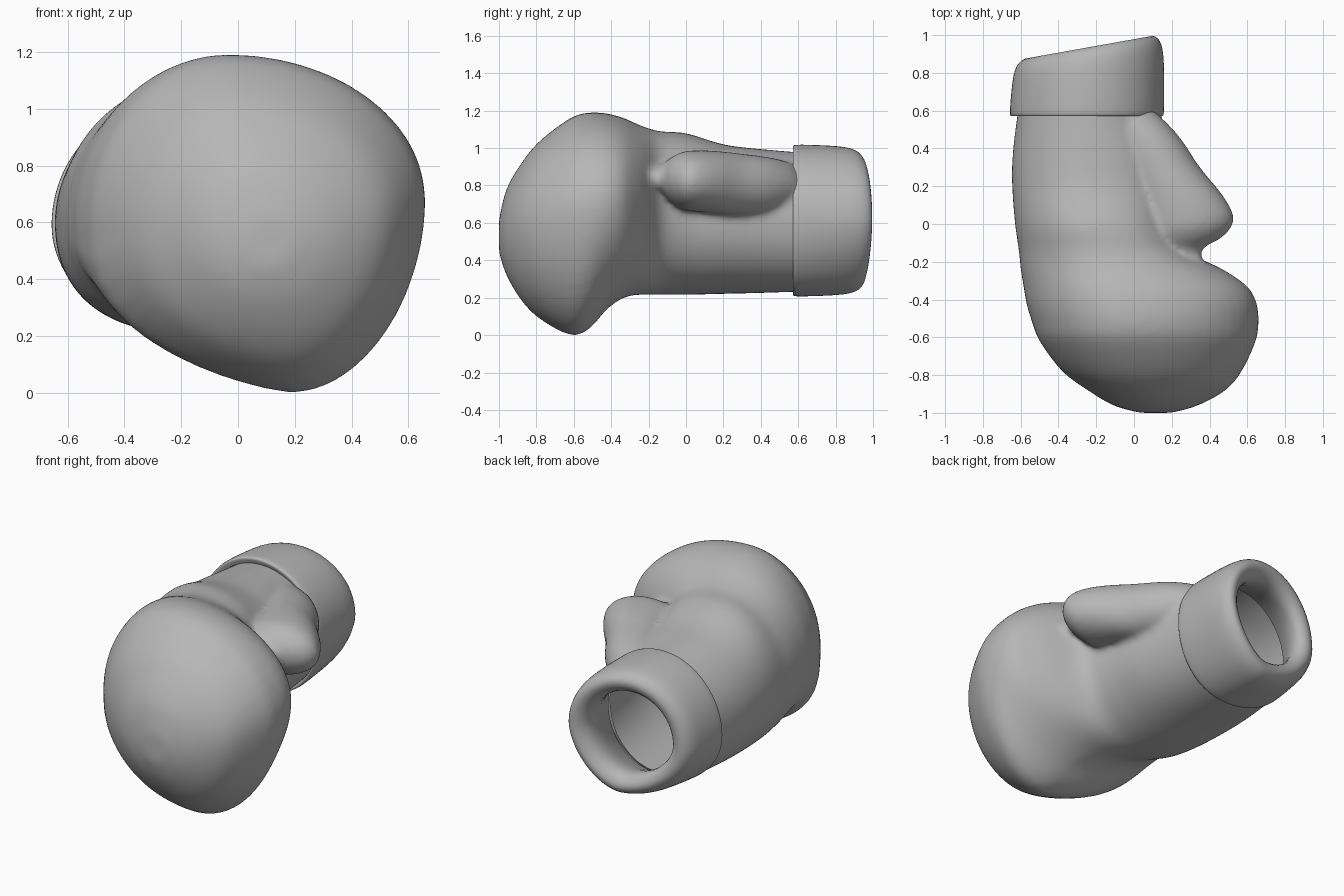
import bpy, bmesh, math

if "Cube" in bpy.data.objects:
    bpy.data.objects.remove(bpy.data.objects["Cube"])

N = 48

grey = bpy.data.materials.new("plain grey")
grey.diffuse_color = (0.47, 0.47, 0.47, 1)
grey.use_nodes = True
grey.node_tree.nodes["Principled BSDF"].inputs["Base Color"].default_value = grey.diffuse_color


def ring(xl, zl, xr, zr, xt, zt, xb, zb, ll=(1, 1), lr=(1, 1), ur=(1, 1)):
    """Closed outline through four extreme points; the (x, z) exponents for lower
    left, lower right and upper right make that arc flatter (> 1) or fuller (< 1)."""
    pts = []
    for i in range(N):
        a = 2 * math.pi * i / N
        c, s = math.cos(a), math.sin(a)
        pu, pv = (lr if c >= 0 else ll) if s < 0 else (ur if c >= 0 else (1, 1))
        u, v = abs(c) ** pu, abs(s) ** pv
        xm = xt if s >= 0 else xb
        zm = zr if c >= 0 else zl
        pts.append((xm + ((xr if c >= 0 else xl) - xm) * u,
                    zm + ((zt if s >= 0 else zb) - zm) * v))
    return pts


def spline(rows, steps=4):
    """Smoothly resample a list of section rows."""
    out = []
    for i in range(len(rows) - 1):
        a, b = rows[max(i - 1, 0)], rows[i]
        c, d = rows[i + 1], rows[min(i + 2, len(rows) - 1)]
        for k in range(steps):
            t = k / steps
            out.append([0.5 * (2 * q + (r - p) * t + (2 * p - 5 * q + 4 * r - s) * t * t
                               + (3 * q - p - 3 * r + s) * t ** 3)
                        for p, q, r, s in zip(a, b, c, d)])
    out.append(list(rows[-1]))
    return out


def ramp(y, a, b):
    """Smooth 0 to 1 as y goes from a to b."""
    t = max(0, min(1, (y - a) / (b - a)))
    return t * t * (3 - 2 * t)


def loft(bm, rings, caps):
    vs = [[bm.verts.new(p) for p in r] for r in rings]
    for a, b in zip(vs, vs[1:]):
        for i in range(N):
            j = (i + 1) % N
            bm.faces.new((a[i], a[j], b[j], b[i]))
    if caps:
        bm.faces.new(vs[0])
        bm.faces.new(vs[-1])


def finish(bm, name):
    bmesh.ops.recalc_face_normals(bm, faces=bm.faces[:])
    me = bpy.data.meshes.new(name)
    bm.to_mesh(me)
    bm.free()
    me.materials.append(grey)
    me.shade_smooth()
    ob = bpy.data.objects.new(name, me)
    bpy.context.collection.objects.link(ob)
    return ob


# Hand: y, then x/z of the left, right, top and bottom extremes
hand = [
    (-1.00, .03, .54, .20, .54, .11, .62, .11, .44),
    (-.96, -.11, .56, .34, .55, .08, .78, .13, .32),
    (-.88, -.245, .58, .485, .58, .05, .92, .16, .185),
    (-.78, -.38, .60, .57, .62, .02, 1.04, .18, .085),
    (-.62, -.50, .60, .645, .66, -.02, 1.16, .19, .00),
    (-.52, -.54, .60, .66, .67, -.03, 1.19, .19, .03),
    (-.42, -.57, .60, .65, .70, -.05, 1.185, .13, .14),
    (-.33, -.585, .60, .60, .72, -.08, 1.16, .02, .20),
    (-.24, -.60, .60, .47, .73, -.12, 1.12, -.12, .215),
    (-.14, -.61, .60, .28, .70, -.17, 1.09, -.20, .215),
    (.00, -.63, .60, .22, .65, -.22, 1.08, -.23, .215),
    (.20, -.645, .60, .20, .62, -.24, 1.02, -.24, .22),
    (.40, -.64, .60, .17, .60, -.24, .995, -.24, .225),
    (.70, -.60, .60, .13, .60, -.24, .97, -.24, .235),
]
bm = bmesh.new()
rings = []
for r in spline(hand):
    y = r[0]
    fist = ramp(y, -.15, -.42) * ramp(y, -.92, -.55)
    front = ramp(y, -.2, -.5)
    palm = ramp(y, -.25, -.05) * ramp(y, .58, .3)
    low, up = .93 + .12 * front, 1 - .14 * palm
    sec = ring(*r[1:], ll=(.9 + .1 * front + .5 * fist, .9 + .1 * front - .28 * fist),
               lr=(low, low), ur=(up, up))
    rings.append([(x, y, z) for x, z in sec])
loft(bm, rings, True)

# Thumb and the small strap tying it to the fist: y, x range, z range
thumb = [
    (-.28, .20, .42, .77, .91), (-.17, .11, .36, .77, .90),
    (-.12, .08, .38, .745, .92), (-.08, .06, .455, .71, .95),
    (-.02, .04, .515, .67, .98), (.05, .03, .527, .66, .988),
    (.16, .00, .465, .65, .985), (.30, -.05, .35, .635, .97),
    (.45, -.12, .25, .64, .95), (.56, -.2, .15, .67, .92),
    (.63, -.25, .06, .68, .87),
]
rings = []
for y, xl, xr, zb, zt in spline(thumb):
    xm, zm = (xl + xr) / 2, (zb + zt) / 2
    sec = ring(xl, zm, xr, zm, xm, zt, xm, zb)
    rings.append([(x, y, z) for x, z in sec])
loft(bm, rings, True)
glove = finish(bm, "glove_hand")

# Fuse hand and thumb into one soft surface
m = glove.modifiers.new("fuse", 'REMESH')
m.mode = 'VOXEL'
m.voxel_size = 0.015
m = glove.modifiers.new("soften", 'SMOOTH')
m.factor = 0.5
m.iterations = 20
dg = bpy.context.evaluated_depsgraph_get()
fused = bpy.data.meshes.new_from_object(glove.evaluated_get(dg))
glove.modifiers.clear()

# Open the wrist end inside the cuff
bm = bmesh.new()
bm.from_mesh(fused)
bmesh.ops.bisect_plane(bm, geom=bm.verts[:] + bm.edges[:] + bm.faces[:],
                       plane_co=(0, .64, 0), plane_no=(0, 1, 0), clear_outer=True)
bm.to_mesh(fused)
bm.free()
glove.data = fused
fused.materials.clear()
fused.materials.append(grey)
fused.shade_smooth()

# Cuff: slanted padded band with a rolled rim and hollow inside
profile = [(.03, .90), (.005, .95), (0, .985), (.03, 1.0), (.25, .996), (.5, .988),
           (.75, .972), (.88, .94), (.96, .89), (1, .82), (.98, .74),
           (.90, .65), (.75, .62), (.5, .68), (.15, .84)]
bm = bmesh.new()
rings = []
for f, s in profile:
    loop = []
    lo, ro = 1 + .1 * f, .95 + .25 * f
    for x, z in ring(-.66, .59, .16, .62, -.25, 1.02, -.19, .205,
                     ll=(lo, lo), lr=(ro, ro)):
        x, z = -.25 + (x + .25) * s + .012 * f, .61 + (z - .61) * s
        end = .997 + .18 * (x - .08)
        loop.append((x, .57 + f * (end - .57), z))
    rings.append(loop)
loft(bm, rings, False)
cuff = finish(bm, "wrist_cuff")
m = cuff.modifiers.new("smooth", 'SUBSURF')
m.levels = m.render_levels = 1
